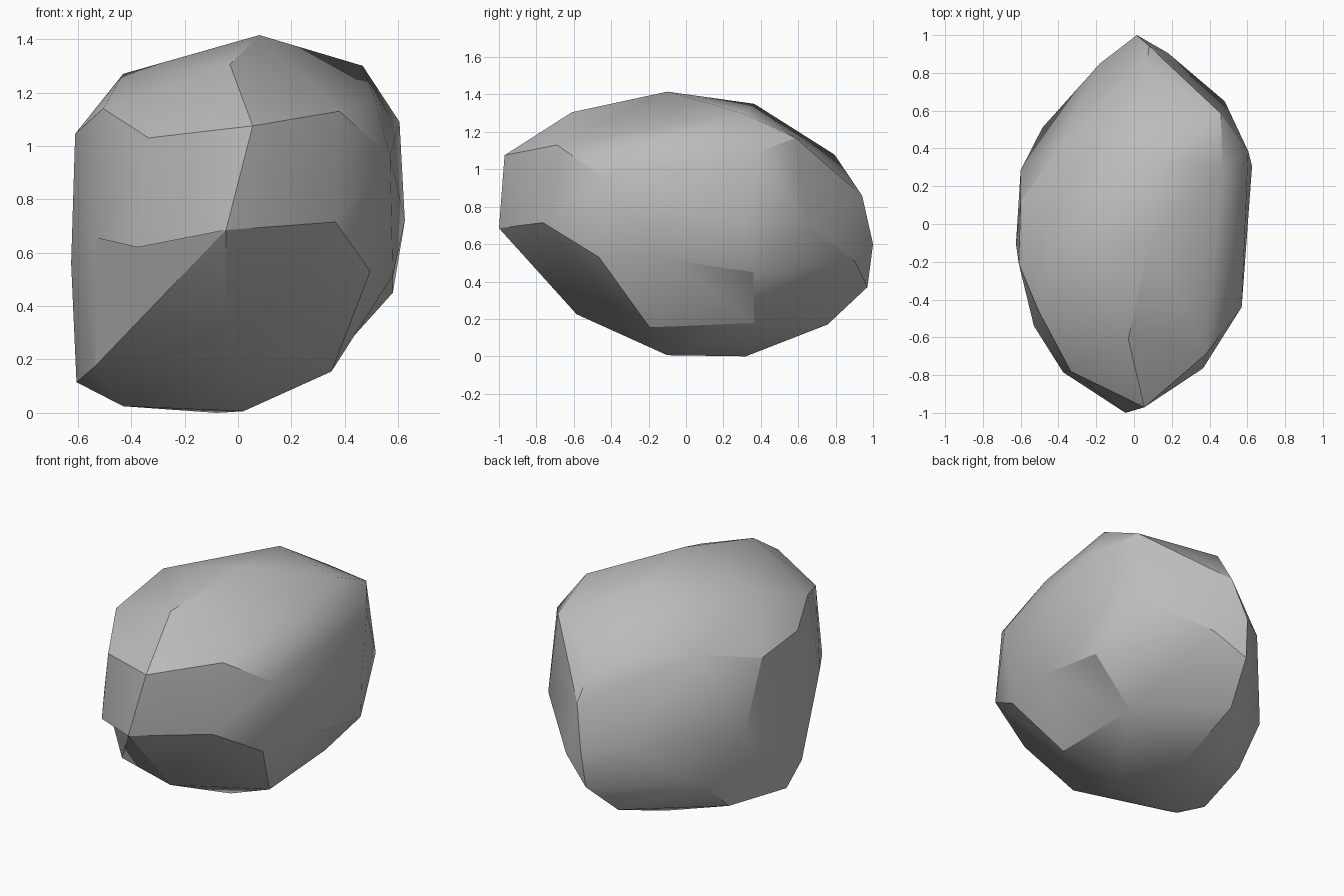
import bpy
import bmesh
import math
from mathutils import Vector

default_cube = bpy.data.objects.get("Cube")
if default_cube:
    bpy.data.objects.remove(default_cube, do_unlink=True)

# Corners of the chipped stone, grouped by the side they belong to
front = {
    "nose": (-.045, -1, .685), "nose_right": (.365, -.765, .715),
    "nose_left": (-.375, -.785, .62), "notch_top": (-.53, -.54, .655),
    "chin": (-.05, -.585, .225), "jaw": (.495, -.465, .53),
    "brow": (.055, -.97, 1.075), "brow_left": (-.335, -.78, 1.03),
    "brow_right": (.38, -.69, 1.13), "temple": (.57, -.44, .96),
    "forehead": (-.03, -.61, 1.305), "temple_left": (-.505, -.46, 1.14),
}
top = {
    "peak": (.08, -.1, 1.415), "peak_left": (-.43, -.11, 1.27),
    "peak_back": (.03, .365, 1.35), "peak_right": (.467, .3, 1.3),
    "ridge": (.515, -.15, 1.168), "ridge_back": (.46, .585, 1.168),
}
sides = {
    "shoulder": (.605, .385, 1.09), "bulge": (.625, .305, .72),
    "hip": (.58, .36, .45), "flank": (.58, -.09, .515),
    "shoulder_left": (-.61, -.21, 1.045), "bulge_left": (-.625, -.105, .56),
    "flank_left": (-.6, .285, .6), "rear_shoulder": (-.6, .12, 1),
}
back = {
    "nape": (.06, .795, 1.078), "upper_tail": (.08, .942, .858),
    "tail": (.015, 1, .6), "tail_right": (.18, .905, .505),
    "rear_corner": (.48, .65, .705), "lower_tail": (0, .97, .37),
    "tail_left": (-.18, .85, .63), "rear_slope": (-.38, .43, 1.08),
    "rear_left": (-.485, .51, .33),
}
bottom = {
    "keel_right": (.35, -.195, .155), "keel_rear": (.335, .365, .178),
    "keel_front": (.02, -.1, .006), "keel": (-.08, .32, 0),
    "keel_tail": (-.07, .757, .17), "notch_base": (-.535, -.36, .175),
    "heel": (-.605, -.11, .115), "heel_front": (-.43, -.14, .025),
    "heel_rear": (-.505, .305, .138),
}
corners = {}
for group in (front, top, sides, back, bottom):
    corners.update({name: Vector(co) for name, co in group.items()})

CENTRE = Vector((0, 0, .7))
SIZE = Vector((.64, 1, .72))


def inflate(point, amount):
    """Move a point part of the way to the surrounding ellipsoid."""
    offset = point - CENTRE
    unit = Vector([offset[i] / SIZE[i] for i in range(len(offset))]).normalized()
    target = CENTRE + Vector([unit[i] * SIZE[i] for i in range(len(unit))])
    return point.lerp(target, amount)


def wrap(amount):
    """Skin the corners with a hull; shallow dents need some inflation."""
    mesh = bmesh.new()
    verts = {n: mesh.verts.new(inflate(p, amount)) for n, p in corners.items()}
    bmesh.ops.convex_hull(mesh, input=list(mesh.verts))
    return mesh, verts


# Raise the inflation only until every corner is part of the skin
for step in range(21):
    bm, verts = wrap(step / 20)
    if all(v.link_faces for v in verts.values()):
        break
    if step < 20:
        bm.free()
for name, vert in verts.items():
    vert.co = corners[name]


# Fold the two shallow notches inward by turning their diagonals
def fold(start, end):
    edge = bm.edges.get((verts[start], verts[end]))
    if edge and len(edge.link_faces) == 2:
        bmesh.ops.rotate_edges(bm, edges=[edge], use_ccw=False)


fold("nose_left", "notch_base")
fold("hip", "keel_right")
bmesh.ops.recalc_face_normals(bm, faces=list(bm.faces))

mesh = bpy.data.meshes.new("rock")
bm.to_mesh(mesh)
bm.free()
rock = bpy.data.objects.new("rock", mesh)
bpy.context.scene.collection.objects.link(rock)

# Plain grey stone
stone = bpy.data.materials.new("grey stone")
stone.use_nodes = True
grey = (.5, .5, .5, 1)
stone.diffuse_color = grey
stone.node_tree.nodes["Principled BSDF"].inputs["Base Color"].default_value = grey
mesh.materials.append(stone)

# Soft facets with crisp chipped edges
bpy.ops.object.select_all(action="DESELECT")
rock.select_set(True)
bpy.context.view_layer.objects.active = rock
bpy.ops.object.shade_smooth_by_angle(angle=math.radians(30))
